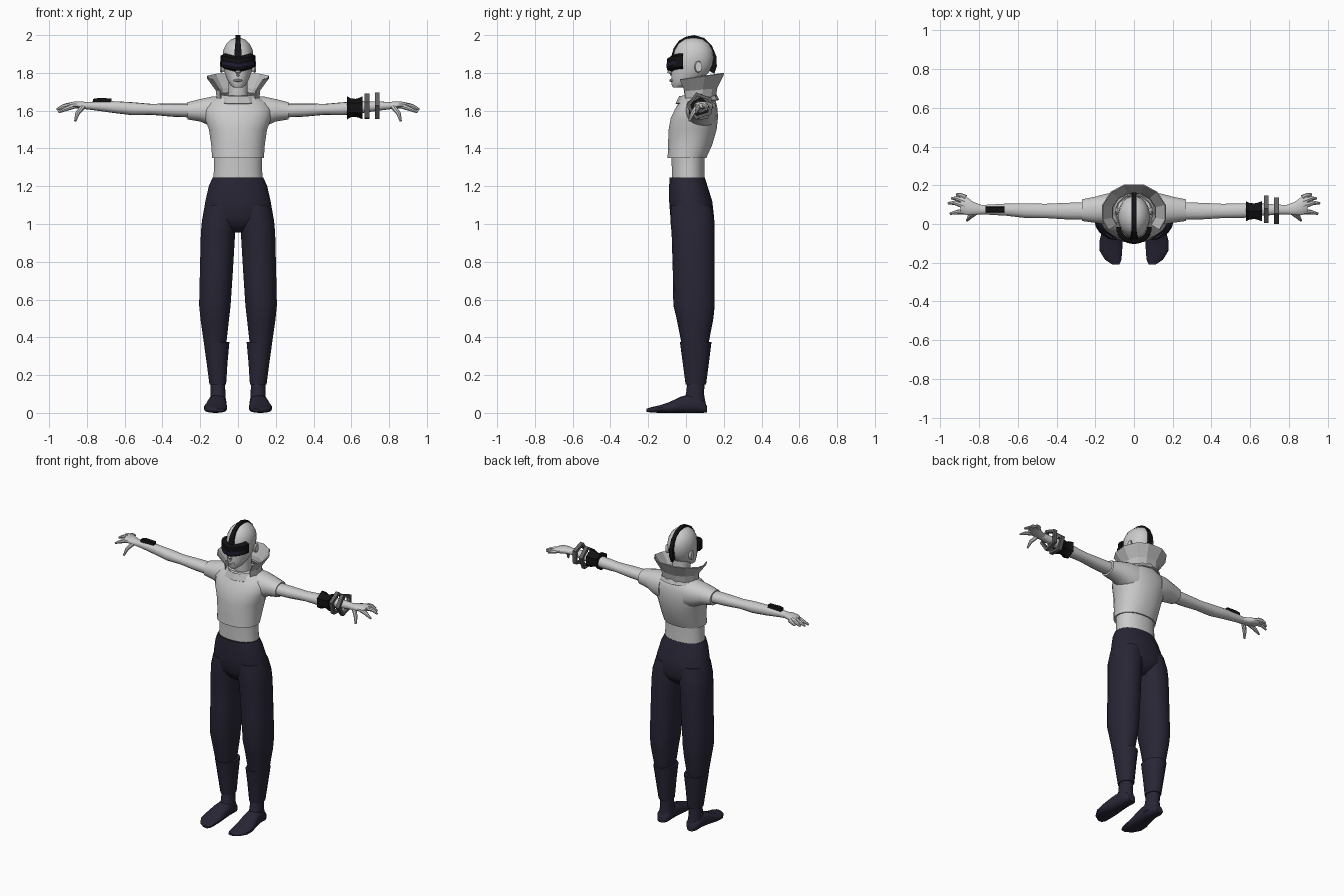
import bpy, bmesh, math
from mathutils import Vector

def material(name, r, g, b):
    m = bpy.data.materials.new(name)
    m.diffuse_color = (r, g, b, 1)
    return m

NAVY = material("navy", 0.022, 0.019, 0.036)
BLACK = material("black", 0.006, 0.006, 0.007)
STEEL = material("steel", 0.12, 0.12, 0.12)
GREY = material("collar_grey", 0.5, 0.5, 0.5)
LENS = material("lens", 0.012, 0.012, 0.03)

def skin(name, rings, mat=None, mirror=False, smooth=True, caps=True, closed=True, thick=0):
    """Bridge a list of point rings into one object."""
    bm = bmesh.new()
    vs = [[bm.verts.new(p) for p in r] for r in rings]
    n = len(vs[0])
    for a, b in zip(vs, vs[1:]):
        for i in range(n if closed else n - 1):
            j = (i + 1) % n
            bm.faces.new((a[i], a[j], b[j], b[i]))
    if caps:
        bm.faces.new(vs[0])
        bm.faces.new(vs[-1])
    bmesh.ops.recalc_face_normals(bm, faces=bm.faces)
    me = bpy.data.meshes.new(name)
    bm.to_mesh(me)
    bm.free()
    ob = bpy.data.objects.new(name, me)
    bpy.context.collection.objects.link(ob)
    if mat:
        me.materials.append(mat)
    if thick:
        s = ob.modifiers.new("thickness", 'SOLIDIFY')
        s.thickness, s.offset = thick, 0
    if mirror:
        ob.modifiers.new("mirror", 'MIRROR').use_mirror_merge = False
    if smooth:
        bpy.ops.object.select_all(action='DESELECT')
        ob.select_set(True)
        bpy.context.view_layer.objects.active = ob
        bpy.ops.object.shade_smooth_by_angle(angle=math.radians(40))
    return ob

def loft(name, axis, sections, n=20, p=2.2, **kw):
    """Sections are (position, u_min, u_max, v_min, v_max) along an axis."""
    rings = []
    for w, u0, u1, v0, v1 in sections:
        ring = []
        for i in range(n):
            t = 2 * math.pi * (i + 0.5) / n
            c, s = math.cos(t), math.sin(t)
            u = (u0 + u1) / 2 + (u1 - u0) / 2 * math.copysign(abs(c) ** (2 / p), c)
            v = (v0 + v1) / 2 + (v1 - v0) / 2 * math.copysign(abs(s) ** (2 / p), s)
            ring.append({'x': (w, u, v), 'y': (u, w, v), 'z': (u, v, w)}[axis])
        rings.append(ring)
    return skin(name, rings, **kw)

def centred(name, sections, **kw):
    return loft(name, 'z', [(z, -x, x, a, b) for z, x, a, b in sections], **kw)

def tube(name, pts, radii, n=8, **kw):
    pts = [Vector(p) for p in pts]
    rings = []
    for i, (p, r) in enumerate(zip(pts, radii)):
        d = pts[min(i + 1, len(pts) - 1)] - pts[max(i - 1, 0)]
        q = d.to_track_quat('Z', 'Y')
        rings.append([p + q @ Vector((r * math.cos(k * 2 * math.pi / n),
                                      r * math.sin(k * 2 * math.pi / n), 0)) for k in range(n)])
    return skin(name, rings, **kw)

# cropped shirt, midriff and neck
centred("shirt", [(1.35, .138, -.098, .108), (1.42, .143, -.096, .14), (1.5, .155, -.093, .163),
                  (1.56, .178, -.082, .17), (1.61, .185, -.058, .168), (1.645, .16, -.038, .16),
                  (1.68, .095, -.02, .14)], n=24)
loft("sleeve", 'x', [(.09, -.005, .162, 1.5, 1.678), (.14, -.005, .158, 1.515, 1.675),
                     (.2, .005, .142, 1.542, 1.662), (.268, .015, .128, 1.553, 1.645)], mirror=True)
centred("midriff", [(1.2, .135, -.075, .1), (1.3, .128, -.076, .098), (1.37, .13, -.08, .1)])
centred("neck", [(1.62, .06, .0, .12), (1.7, .052, -.01, .105), (1.8, .05, -.01, .105)], n=14)

# trousers
centred("trouser_hips", [(1.245, .136, -.088, .1), (1.2, .156, -.09, .115), (1.12, .174, -.09, .14),
                         (1.03, .19, -.083, .15), (.99, .12, -.06, .13), (.955, .04, -.02, .09)],
        n=24, mat=NAVY)
loft("trouser_leg", 'z', [(1.1, .0, .172, -.08, .135), (1.02, .002, .192, -.083, .15),
                          (.95, .014, .198, -.076, .152), (.75, .026, .203, -.07, .152),
                          (.57, .038, .207, -.067, .152), (.5, .046, .2, -.05, .145),
                          (.36, .062, .18, -.022, .118)], n=18, mat=NAVY, mirror=True)

# boots
loft("boot_cuff", 'z', [(.375, .044, .183, -.032, .135), (.27, .054, .168, -.018, .122),
                        (.15, .062, .152, -.002, .106)], n=14, mat=NAVY, mirror=True)
loft("ankle", 'z', [(.18, .068, .146, .01, .1), (.1, .066, .146, .0, .095),
                    (.03, .06, .152, -.03, .108)], n=14, mat=NAVY, mirror=True)
loft("foot", 'y', [(.112, .085, .135, .003, .035), (.09, .066, .15, 0, .07), (.03, .062, .154, 0, .1),
                   (-.03, .06, .165, 0, .085), (-.09, .058, .18, 0, .056), (-.14, .06, .178, 0, .04),
                   (-.185, .064, .15, .002, .03), (-.208, .075, .115, .006, .022)],
     n=14, p=2.6, mat=NAVY, mirror=True)

# arms and hands
loft("arm", 'x', [(.22, .02, .115, 1.563, 1.638), (.35, .023, .11, 1.568, 1.638),
                  (.46, .03, .105, 1.578, 1.636), (.56, .03, .108, 1.576, 1.645),
                  (.66, .042, .106, 1.588, 1.65), (.76, .048, .1, 1.602, 1.648),
                  (.81, .048, .1, 1.608, 1.645)], n=14, mirror=True)
loft("palm", 'x', [(.79, .05, .1, 1.608, 1.644), (.83, .045, .115, 1.608, 1.65),
                   (.87, .045, .145, 1.612, 1.648), (.895, .06, .155, 1.613, 1.64)],
     n=12, mirror=True)
FINGERS = [((.87, .135, 1.63), (.895, .148, 1.626), (.917, .153, 1.616)),
           ((.87, .115, 1.632), (.915, .133, 1.626), (.942, .132, 1.61)),
           ((.87, .09, 1.632), (.925, .11, 1.622), (.96, .107, 1.606)),
           ((.86, .065, 1.628), (.91, .062, 1.61), (.95, .053, 1.592)),
           ((.82, .06, 1.622), (.85, .035, 1.585), (.862, .018, 1.545))]
for i, path in enumerate(FINGERS):
    tube(f"finger_{i + 1}", path, (.015, .012, .006), mirror=True)

# head, nose, lips and ears
centred("head", [(1.722, .024, -.068, -.02), (1.735, .04, -.076, .02), (1.765, .058, -.077, .08),
                 (1.8, .071, -.078, .12), (1.84, .08, -.075, .14), (1.88, .083, -.072, .147),
                 (1.92, .079, -.063, .142), (1.955, .062, -.042, .122), (1.978, .036, -.01, .09),
                 (1.985, .012, .02, .06)], n=20, p=2)
tube("nose", [(0, -.07, 1.84), (0, -.087, 1.8), (0, -.075, 1.788)], (.008, .014, .01))
loft("lips", 'x', [(-.024, -.078, -.06, 1.757, 1.763), (0, -.088, -.06, 1.75, 1.77),
                   (.024, -.078, -.06, 1.757, 1.763)], n=8)
loft("ear", 'x', [(.07, .05, .075, 1.81, 1.85), (.088, .045, .085, 1.8, 1.864),
                  (.095, .05, .085, 1.805, 1.86)], n=10, mirror=True)

# mohawk strip: (y, z, half width) along its crest
CREST = [(-.078, 1.885, .02), (-.066, 1.93, .017), (-.038, 1.97, .013), (.0, 1.992, .012),
         (.045, 2.0, .012), (.095, 1.985, .012), (.137, 1.945, .013), (.162, 1.885, .013),
         (.163, 1.835, .012), (.15, 1.795, .007)]
rings = []
for y, z, w in CREST:
    d = (Vector((0, .04, 1.86)) - Vector((0, y, z))).normalized() * .03
    rings.append([(-w, y, z), (w, y, z), (w, y + d.y, z + d.z), (-w, y + d.y, z + d.z)])
skin("mohawk", rings, mat=BLACK, smooth=False)

# wraparound visor
def visor(name, reach, grow, low, high, mat):
    rings = []
    for i in range(13):
        t = math.radians(-reach + 2 * reach * i / 12)
        lift = .018 * abs(math.sin(t))
        rings.append([((.08 + g) * math.sin(t), -.018 - (.07 + g) * math.cos(t), z + lift)
                      for g, z in ((-.012, low), (grow, low + .012), (grow, high - .012), (-.012, high))])
    skin(name, rings, mat=mat, smooth=False)

visor("visor", 92, .012, 1.803, 1.885, BLACK)
visor("visor_lens", 65, .015, 1.815, 1.86, LENS)

# flared stand-up collar, and the neckband below it
def around(deg, rx, ry, z):
    t = math.radians(deg)
    return (rx * math.sin(t), .06 - ry * math.cos(t), z)

ANGLES = [52, 75, 105, 135, 162, 198, 225, 255, 285, 308]
low, mid, top = [], [], []
for a in ANGLES:
    back = (1 - math.cos(math.radians(a))) / 2
    low.append(around(a, .115, .1, 1.66 + .015 * back))
    mid.append(around(a, .118, .108, 1.7 + .02 * back))
    top.append(around(a, .168, .148, 1.757 + .043 * back))
skin("collar", [low, mid, top], mat=GREY, smooth=False, caps=False, closed=False, thick=.006)
base, rim = [], []
for i in range(12):
    a = i * 30
    back = (1 - math.cos(math.radians(a))) / 2
    base.append(around(a, .13, .112, 1.636 + .02 * back))
    rim.append(around(a, .095, .092, 1.675 + .02 * back))
skin("neckband", [base, rim], mat=GREY, smooth=False, caps=False, thick=.008)

# wrist gear: spiky cuff, two angular bangles, one small device
rings = []
for x, k in ((.578, 1.05), (.597, .86), (.622, .82), (.64, .9), (.66, 1.05)):
    rings.append([(x, .066 + .056 * k * (1 if i % 2 else .88) * math.cos(i * math.pi / 6),
                   1.615 + .058 * k * (1 if i % 2 else .88) * math.sin(i * math.pi / 6))
                  for i in range(12)])
skin("spiked_cuff", rings, mat=BLACK, smooth=False)
for i, (x, z, turn) in enumerate(((.683, 1.618, .25), (.736, 1.625, .6))):
    rings = []
    for dx, r in ((-.012, .054), (-.012, .074), (.012, .074), (.012, .054), (-.012, .054)):
        rings.append([(x + dx, .075 + r * math.cos(turn + k * 2 * math.pi / 5),
                       z + r * math.sin(turn + k * 2 * math.pi / 5)) for k in range(5)])
    skin(f"bangle_{i + 1}", rings, mat=STEEL, smooth=False, caps=False)
skin("wrist_device", [[(x, .06, 1.64), (x, .09, 1.64), (x, .088, z), (x, .062, z)]
                      for x, z in ((-.768, 1.662), (-.74, 1.667), (-.67, 1.665))],
     mat=BLACK, smooth=False)
